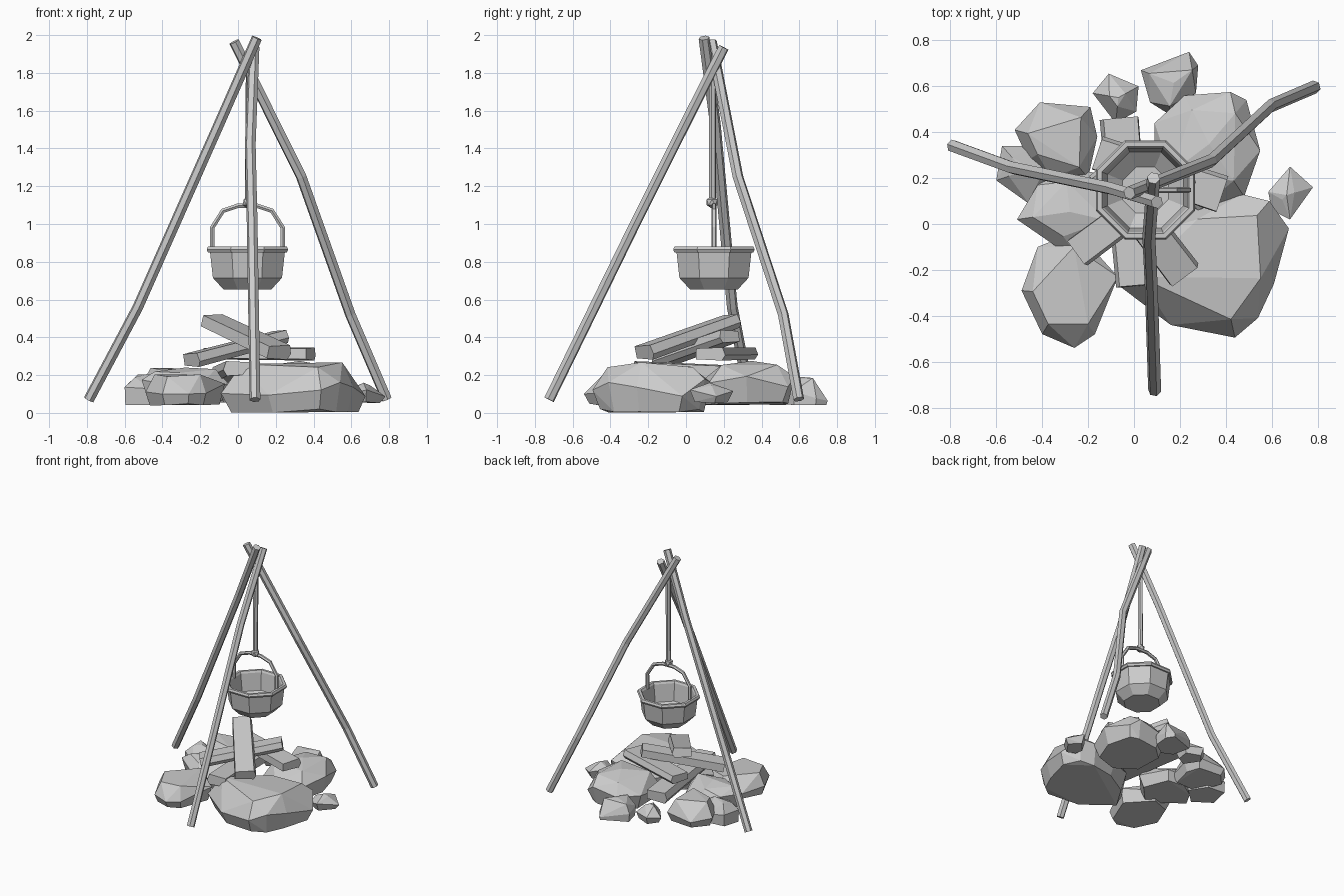
import bpy, bmesh, math, random
from mathutils import Vector, Matrix

if "Cube" in bpy.data.objects:
    bpy.data.objects.remove(bpy.data.objects["Cube"])

random.seed(4)


def finish(name, bm):
    bmesh.ops.recalc_face_normals(bm, faces=bm.faces)
    me = bpy.data.meshes.new(name)
    bm.to_mesh(me)
    bm.free()
    ob = bpy.data.objects.new(name, me)
    bpy.context.collection.objects.link(ob)
    return ob


def tube(name, pts, radius, sides=6):
    """Flat-sided rod swept through a few points, with mitred bends."""
    pts = [Vector(p) for p in pts]
    bm = bmesh.new()
    rings = []
    ref = (pts[-1] - pts[0]).orthogonal().normalized()
    for i, p in enumerate(pts):
        a = (p - pts[i - 1]).normalized() if i else Vector()
        b = (pts[i + 1] - p).normalized() if i < len(pts) - 1 else Vector()
        t = (a + b).normalized()
        u = (ref - t * ref.dot(t)).normalized()
        ref = u
        v = t.cross(u)
        rings.append([bm.verts.new(p + radius * (math.cos(k) * u + math.sin(k) * v))
                      for k in (2 * math.pi * j / sides for j in range(sides))])
    for r, s in zip(rings, rings[1:]):
        for j in range(sides):
            k = (j + 1) % sides
            bm.faces.new((r[j], r[k], s[k], s[j]))
    bm.faces.new(rings[0])
    bm.faces.new(rings[-1])
    return finish(name, bm)


def rock(name, outline, z0, z1, mid=0.5, top=0.7, base=0.85):
    """Faceted stone: hull of a plan outline with shrunken base and crown."""
    c = sum((Vector(p) for p in outline), Vector((0, 0))) / len(outline)
    bm = bmesh.new()
    h = z1 - z0
    for i, p in enumerate(outline):
        d = Vector(p) - c
        zm = z0 + h * (mid + random.uniform(-0.2, 0.2))
        levels = [(1, zm), (base, z0 + h * random.uniform(0, 0.08))]
        if i % 2 == 0:
            levels.append((top, z1 - h * random.uniform(0, 0.15)))
        for s, z in levels:
            q = c + d * s
            bm.verts.new((q.x, q.y, z))
    bm.verts.new((c.x, c.y, z1))
    res = bmesh.ops.convex_hull(bm, input=bm.verts)
    junk = {g for g in res["geom_interior"] + res["geom_unused"]
            if isinstance(g, bmesh.types.BMVert)}
    bmesh.ops.delete(bm, geom=list(junk), context='VERTS')
    bmesh.ops.dissolve_limit(bm, angle_limit=math.radians(9),
                             verts=bm.verts, edges=bm.edges)
    return finish(name, bm)


def log(name, a, b, width, height, taper=0.92):
    """Split log: five-sided beam between two end points."""
    a, b = Vector(a), Vector(b)
    t = (b - a).normalized()
    u = t.cross(Vector((0, 0, 1))).normalized()
    v = u.cross(t)
    section = [(-.5, -.4), (-.48, .42), (.4, .5), (.5, -.1), (.38, -.5)]
    bm = bmesh.new()
    r, s = [[bm.verts.new(p + k * (x * width * u + y * height * v)) for x, y in section]
            for p, k in ((a, 1), (b, taper))]
    for j in range(5):
        k = (j + 1) % 5
        bm.faces.new((r[j], r[k], s[k], s[j]))
    bm.faces.new(r)
    bm.faces.new(s)
    return finish(name, bm)


# Tripod poles
tube("left_pole", [(-.79, .34, .07), (-.53, .245, .56), (-.1, .155, 1.53), (.1, .095, 1.985)], .029)
tube("right_pole", [(.787, .597, .072), (.595, .515, .52), (.335, .275, 1.25), (-.02, .135, 1.965)], .029)
tube("front_pole", [(.09, -.725, .07), (.075, -.27, 1.0), (.065, -.06, 1.42), (.085, .2, 1.935)], .029)

# Cooking pot: eight-sided lathe of (flat radius, height)
CX, CY = .05, .148
profile = [(.125, .652), (.183, .715), (.198, .85), (.209, .85), (.216, .865), (.209, .88),
           (.19, .88), (.182, .865), (.165, .73), (.1, .675)]
bm = bmesh.new()
rings = []
for r, z in profile:
    R = r / math.cos(math.pi / 8)
    rings.append([bm.verts.new((CX + R * math.cos((j + .5) * math.pi / 4),
                                CY + R * math.sin((j + .5) * math.pi / 4), z)) for j in range(8)])
for r, s in zip(rings, rings[1:]):
    for j in range(8):
        k = (j + 1) % 8
        bm.faces.new((r[j], r[k], s[k], s[j]))
bm.faces.new(rings[0])
bm.faces.new(rings[-1])
finish("pot", bm)

# Pot handle, hanging rod and its knob
half = [(.187, .86), (.187, .98), (.13, 1.07), (.05, 1.097)]
arc = [(CX - x, CY, z) for x, z in half] + [(CX + x, CY, z) for x, z in reversed(half)]
tube("pot_handle", arc, .014)
tube("hanging_rod", [(CX + .005, .14, 1.1), (CX + .01, .14, 1.84)], .019)
bm = bmesh.new()
bmesh.ops.create_icosphere(bm, subdivisions=1, radius=.034,
                           matrix=Matrix.Translation((CX + .005, .138, 1.115)))
finish("rod_knob", bm)

# Fire ring stones
rock("front_right_stone", [(-.09, -.25), (.16, -.44), (.44, -.495), (.54, -.41), (.61, -.26),
     (.675, -.02), (.59, .1), (.47, .13), (.25, .08), (.02, -.06)], .0, .275, .48, .76, .88)
rock("back_right_stone", [(.09, .17), (.09, .44), (.22, .56), (.42, .575), (.49, .54),
     (.55, .32), (.48, .12), (.28, .06)], .04, .275)
rock("back_left_stone", [(-.52, .41), (-.41, .53), (-.19, .51), (-.16, .38), (-.2, .2),
     (-.36, .2), (-.46, .28)], .05, .24)
rock("left_stone", [(-.575, .34), (-.42, .34), (-.34, .2), (-.46, .09), (-.6, .19)],
     .04, .205, .6, .55, .97)
rock("inner_left_stone", [(-.51, .02), (-.42, .17), (-.3, .24), (-.14, .22), (-.05, .0),
     (-.22, -.18), (-.32, -.1)], .05, .24)
rock("front_left_stone", [(-.49, -.29), (-.42, -.1), (-.25, -.03), (-.07, -.23), (-.17, -.48),
     (-.26, -.54), (-.4, -.48)], .04, .205, .5, .75, .88)
rock("back_small_stone", [(-.18, .57), (-.11, .655), (.02, .6), (.01, .49), (-.08, .44)],
     .05, .18, .5, .35, .8)
rock("back_stone", [(.03, .67), (.24, .75), (.28, .69), (.27, .57), (.15, .48), (.07, .53)],
     .04, .19, .35, .75, .95)
rock("right_small_stone", [(.585, .14), (.68, .25), (.78, .16), (.68, .02), (.6, .06)],
     .05, .16, .5, .3, .75)

# Stacked firewood
log("top_log", (.22, -.22, .32), (-.135, .245, .487), .155, .08)
log("middle_log", (-.245, -.125, .28), (.23, .23, .405), .14, .075)
log("cross_log", (.385, .13, .312), (-.16, .31, .315), .165, .07)
log("bottom_log", (-.065, .46, .2), (0, -.27, .235), .17, .085)
